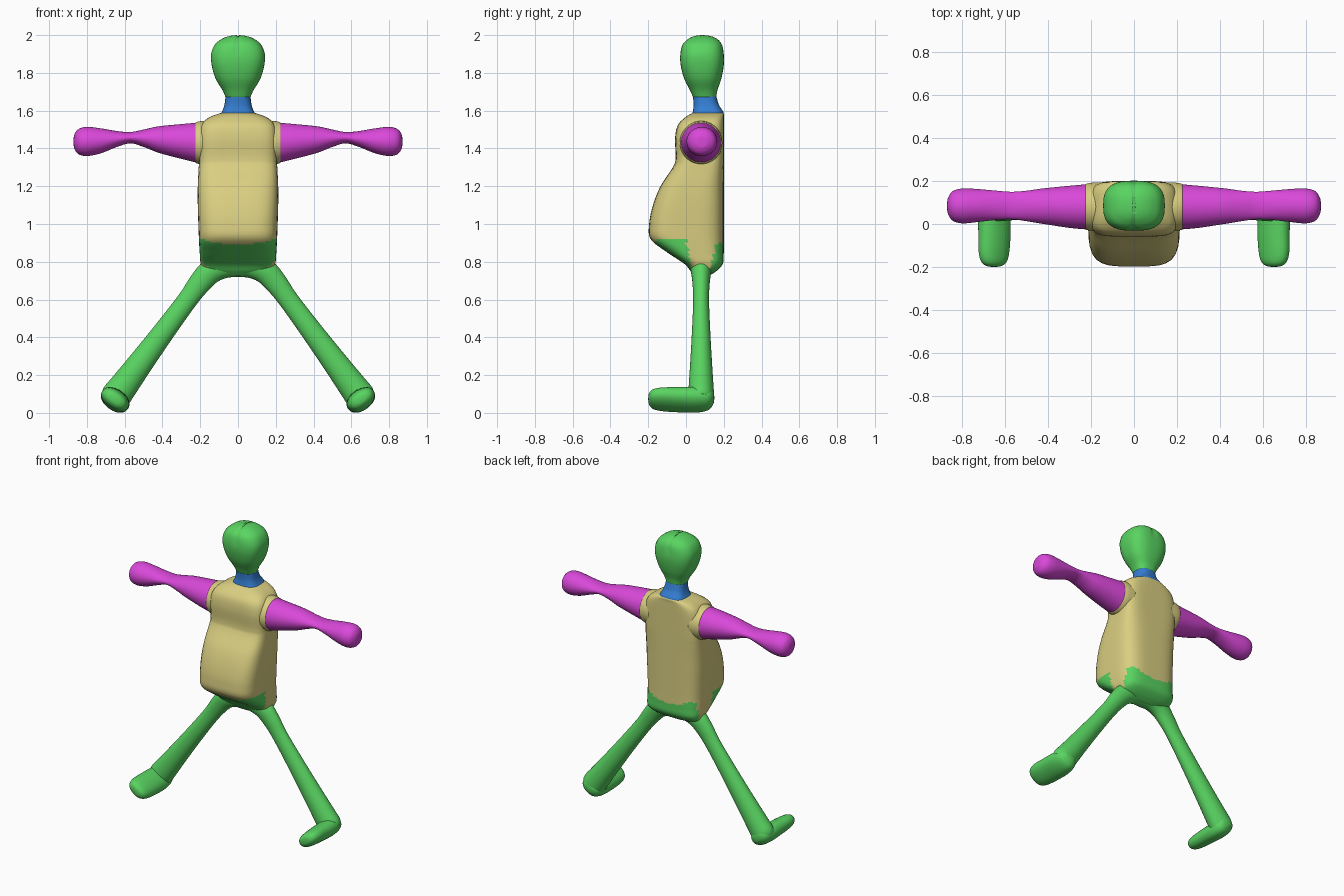
import bpy, math
from mathutils import Vector

SEG = 48


def material(name, rgb):
    m = bpy.data.materials.new(name)
    m.diffuse_color = (*rgb, 1)
    return m


GREEN = material("green", (0.10, 0.66, 0.12))
TAN = material("tan", (0.70, 0.62, 0.22))
MAGENTA = material("magenta", (0.70, 0.065, 0.70))
BLUE = material("blue", (0.035, 0.21, 0.65))


def smooth_keys(keys, steps):
    """Catmull-Rom interpolation through tuples of numbers."""
    out = []
    last = len(keys) - 1
    for i in range(last):
        p0, p1, p2, p3 = (keys[max(i - 1, 0)], keys[i], keys[i + 1], keys[min(i + 2, last)])
        for s in range(steps):
            t = s / steps
            out.append(tuple(
                b + 0.5 * t * (c - a + t * (2 * a - 5 * b + 4 * c - d + t * (3 * (b - c) + d - a)))
                for a, b, c, d in zip(p0, p1, p2, p3)))
    out.append(keys[-1])
    return out


def loft(name, rings, mats, mirror=False, rule=None, dent=None, cap_start=True):
    """Skin rings given as (centre, axis_u, axis_v, radius_u, radius_v, squareness)."""
    verts, faces = [], []
    for c, u, v, a, b, n in rings:
        for k in range(SEG):
            t = 2 * math.pi * k / SEG
            cs, sn = math.cos(t), math.sin(t)
            r = (abs(cs) ** n + abs(sn) ** n) ** (-1 / n)
            verts.append(Vector(c) + Vector(u) * a * r * cs + Vector(v) * b * r * sn)
    if dent:
        verts = [dent(p) for p in verts]
    for i in range(len(rings) - 1):
        for k in range(SEG):
            j = (k + 1) % SEG
            faces.append((i * SEG + k, i * SEG + j, (i + 1) * SEG + j, (i + 1) * SEG + k))
    if cap_start:
        faces.append(tuple(reversed(range(SEG))))
    faces.append(tuple(range((len(rings) - 1) * SEG, len(rings) * SEG)))
    # keep the winding outward whichever way the rings run
    c0, u, v = (Vector(x) for x in rings[0][:3])
    if u.cross(v).dot(Vector(rings[-1][0]) - c0) < 0:
        faces = [tuple(reversed(f)) for f in faces]
    me = bpy.data.meshes.new(name)
    me.from_pydata(verts, [], faces)
    for m in mats:
        me.materials.append(m)
    for p in me.polygons:
        p.use_smooth = True
        if rule:
            p.material_index = rule(p.center)
    ob = bpy.data.objects.new(name, me)
    bpy.context.collection.objects.link(ob)
    if mirror:
        ob.modifiers.new("Mirror", 'MIRROR')
    return ob


def upright(keys, steps=8):
    """Horizontal rings from (z, half width, y front, y back, squareness)."""
    return [((0, (f + b) / 2, z), (1, 0, 0), (0, 1, 0), w, (b - f) / 2, n)
            for z, w, f, b, n in smooth_keys(keys, steps)]


# torso: round belly, flat back, trousers painted on below the waist
def trousers(c):
    x, y, z = c
    if z > 0.92:
        return 0
    t = (0.92 - z) / 0.17
    if abs(x) > 0.14 and 0.03 * t < y < 0.165 - 0.04 * t:
        return 0
    dip = (0.03 if y < 0.08 else 0.06) * max(0, 1 - (x / 0.19) ** 2)
    return 1 if z < 0.92 - dip else 0


loft("torso", upright([
    (0.725, 0.10, 0.05, 0.12, 2.5),
    (0.75, 0.175, 0.025, 0.16, 3),
    (0.79, 0.197, -0.01, 0.195, 3.5),
    (0.85, 0.203, -0.10, 0.20, 3.8),
    (0.92, 0.207, -0.187, 0.20, 4),
    (1.00, 0.21, -0.195, 0.20, 4),
    (1.10, 0.213, -0.175, 0.20, 4),
    (1.20, 0.213, -0.135, 0.20, 4),
    (1.30, 0.208, -0.07, 0.20, 4.5),
    (1.35, 0.205, -0.055, 0.20, 5),
    (1.45, 0.205, -0.058, 0.20, 5),
    (1.52, 0.195, -0.045, 0.20, 4.5),
    (1.56, 0.16, -0.01, 0.20, 4),
    (1.585, 0.10, 0.03, 0.20, 3),
    (1.592, 0.06, 0.06, 0.18, 3),
]), [TAN, GREEN], rule=trousers)

# neck
loft("neck", upright([
    (1.575, 0.10, 0.03, 0.20, 3),
    (1.595, 0.085, 0.036, 0.197, 3),
    (1.63, 0.072, 0.04, 0.175, 2.7),
    (1.677, 0.066, 0.037, 0.16, 2.5),
]), [BLUE])


# head with a shallow groove over the crown
def groove(p):
    if abs(p.x) < 0.005 and p.z > 1.88:
        d = 0.008 * min(1, (p.z - 1.88) / 0.05)
        p = p + (Vector((0, 0.085, 1.85)) - p).normalized() * d
    return p


loft("head", upright([
    (1.672, 0.066, 0.037, 0.16, 2.5),
    (1.71, 0.083, 0.02, 0.167, 2.5),
    (1.77, 0.119, -0.01, 0.187, 2.6),
    (1.84, 0.139, -0.028, 0.20, 2.8),
    (1.90, 0.142, -0.03, 0.20, 2.8),
    (1.95, 0.122, -0.018, 0.19, 2.7),
    (1.98, 0.085, 0.012, 0.165, 2.5),
    (1.995, 0.045, 0.045, 0.13, 2.3),
    (2.00, 0.006, 0.08, 0.092, 2),
]), [GREEN], dent=groove)


def sideways(keys, steps=8):
    """Rings along x from (x, y centre, z centre, y radius, z radius)."""
    return [((x, y, z), (0, 1, 0), (0, 0, 1), ry, rz, 2)
            for x, y, z, ry, rz in smooth_keys(keys, steps)]


# arms with flattened wrists and rounded fists
loft("arm", sideways([
    (0.21, 0.08, 1.43, 0.106, 0.107),
    (0.30, 0.08, 1.437, 0.098, 0.092),
    (0.42, 0.083, 1.447, 0.083, 0.070),
    (0.50, 0.084, 1.454, 0.071, 0.046),
    (0.57, 0.086, 1.457, 0.064, 0.030),
    (0.64, 0.087, 1.450, 0.068, 0.042),
    (0.73, 0.086, 1.440, 0.077, 0.067),
    (0.80, 0.084, 1.437, 0.081, 0.077),
    (0.845, 0.084, 1.436, 0.068, 0.066),
    (0.867, 0.084, 1.436, 0.035, 0.036),
    (0.87, 0.084, 1.436, 0.004, 0.004),
]), [MAGENTA], mirror=True)

# sleeve rims where the arms join the torso
loft("sleeve_rim", sideways([
    (0.15, 0.08, 1.43, 0.114, 0.117),
    (0.20, 0.08, 1.43, 0.112, 0.114),
    (0.226, 0.08, 1.431, 0.106, 0.107),
], 4), [TAN], mirror=True)

# legs: an arch from the crotch down to the ankle
path = smooth_keys([
    (0.00, 0.785, 0.065, 0.060),
    (0.07, 0.780, 0.066, 0.058),
    (0.14, 0.752, 0.066, 0.054),
    (0.20, 0.690, 0.060, 0.046),
    (0.27, 0.595, 0.053, 0.042),
    (0.40, 0.420, 0.058, 0.049),
    (0.53, 0.245, 0.068, 0.059),
    (0.61, 0.137, 0.076, 0.066),
    (0.645, 0.090, 0.079, 0.068),
    (0.660, 0.066, 0.070, 0.060),
], 8)
leg_rings = []
for i, (x, z, r, ry) in enumerate(path):
    a, b = path[max(i - 1, 0)], path[min(i + 1, len(path) - 1)]
    d = Vector((b[0] - a[0], 0, b[1] - a[1])).normalized()
    if i == 0:
        d = Vector((1, 0, 0))
    leg_rings.append(((x, 0.08, z), (0, 1, 0), (-d.z, 0, d.x), ry, r, 2))
loft("leg", leg_rings, [GREEN], mirror=True, cap_start=False)

# feet: tilted to sit square to the legs
U, V = (0.81, 0, 0.586), (-0.586, 0, 0.81)
loft("foot", [((x, y, z), U, V, a, b, 2.2) for y, x, z, a, b in smooth_keys([
    (0.150, 0.643, 0.080, 0.006, 0.006),
    (0.143, 0.645, 0.078, 0.040, 0.030),
    (0.115, 0.648, 0.072, 0.068, 0.050),
    (0.050, 0.650, 0.069, 0.081, 0.056),
    (-0.05, 0.650, 0.070, 0.082, 0.053),
    (-0.13, 0.652, 0.072, 0.079, 0.048),
    (-0.175, 0.652, 0.073, 0.066, 0.040),
    (-0.195, 0.652, 0.074, 0.040, 0.024),
    (-0.20, 0.652, 0.074, 0.005, 0.004),
], 6)], [GREEN], mirror=True)
